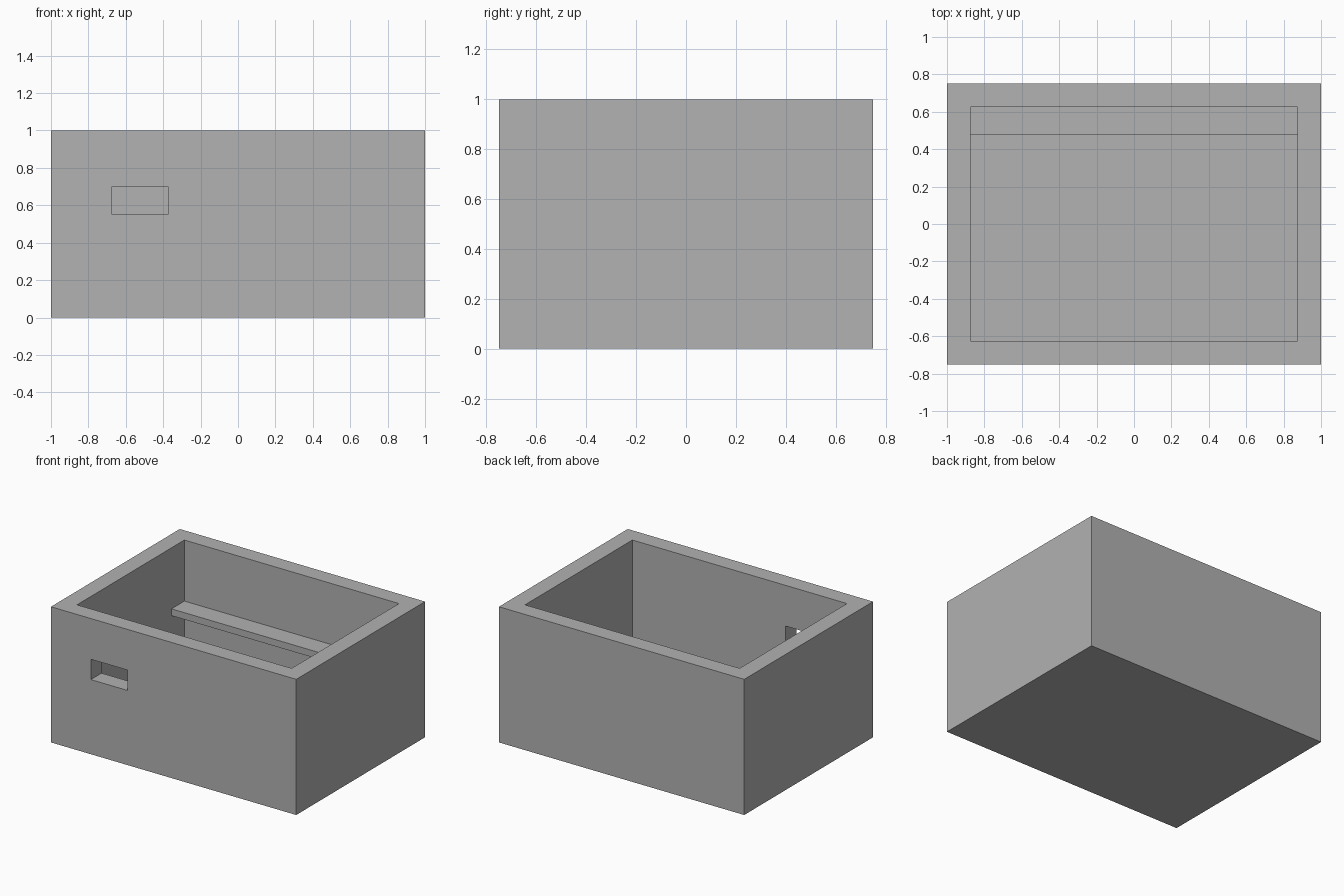
import bpy
from mathutils import Vector

default = bpy.data.objects.get("Cube")
if default:
    bpy.data.objects.remove(default, do_unlink=True)

# Single grey material
GREY = (0.445, 0.445, 0.445, 1)
grey = bpy.data.materials.new("plain grey")
grey.use_nodes = True
grey.diffuse_color = GREY
grey.node_tree.nodes["Principled BSDF"].inputs["Base Color"].default_value = GREY


def box(name, low, high):
    """Axis-aligned box between two opposite corners."""
    low, high = Vector(low), Vector(high)
    bpy.ops.mesh.primitive_cube_add(size=1, location=(low + high) / 2)
    obj = bpy.context.object
    obj.name = name
    obj.scale = high - low
    bpy.ops.object.transform_apply(location=False, rotation=False, scale=True)
    obj.data.materials.append(grey)
    return obj


def cut(target, cutter):
    """Subtract the cutter from the target and discard it."""
    cutter.hide_render = True
    mod = target.modifiers.new("cut", "BOOLEAN")
    mod.operation = "DIFFERENCE"
    mod.solver = "EXACT"
    mod.object = cutter
    bpy.context.view_layer.objects.active = target
    bpy.ops.object.modifier_apply(modifier=mod.name)
    bpy.data.objects.remove(cutter, do_unlink=True)


HALF_X, HALF_Y, HEIGHT, WALL = 1.0, 0.75, 1.0, 0.125
in_x, in_y = HALF_X - WALL, HALF_Y - WALL

# Open-topped outer body with a solid floor
body = box("box_body", (-HALF_X, -HALF_Y, 0), (HALF_X, HALF_Y, HEIGHT))
cut(body, box("cavity_cutter", (-in_x, -in_y, WALL), (in_x, in_y, HEIGHT + 0.2)))

# Rectangular opening through the front wall
cut(body, box("window_cutter", (-0.675, -HALF_Y - 0.1, 0.55), (-0.375, -in_y + 0.1, 0.7)))

# Narrow shelf along the inside of the back wall
box("back_shelf", (-in_x, in_y - 0.15, 0.5), (in_x, in_y, 0.55))
